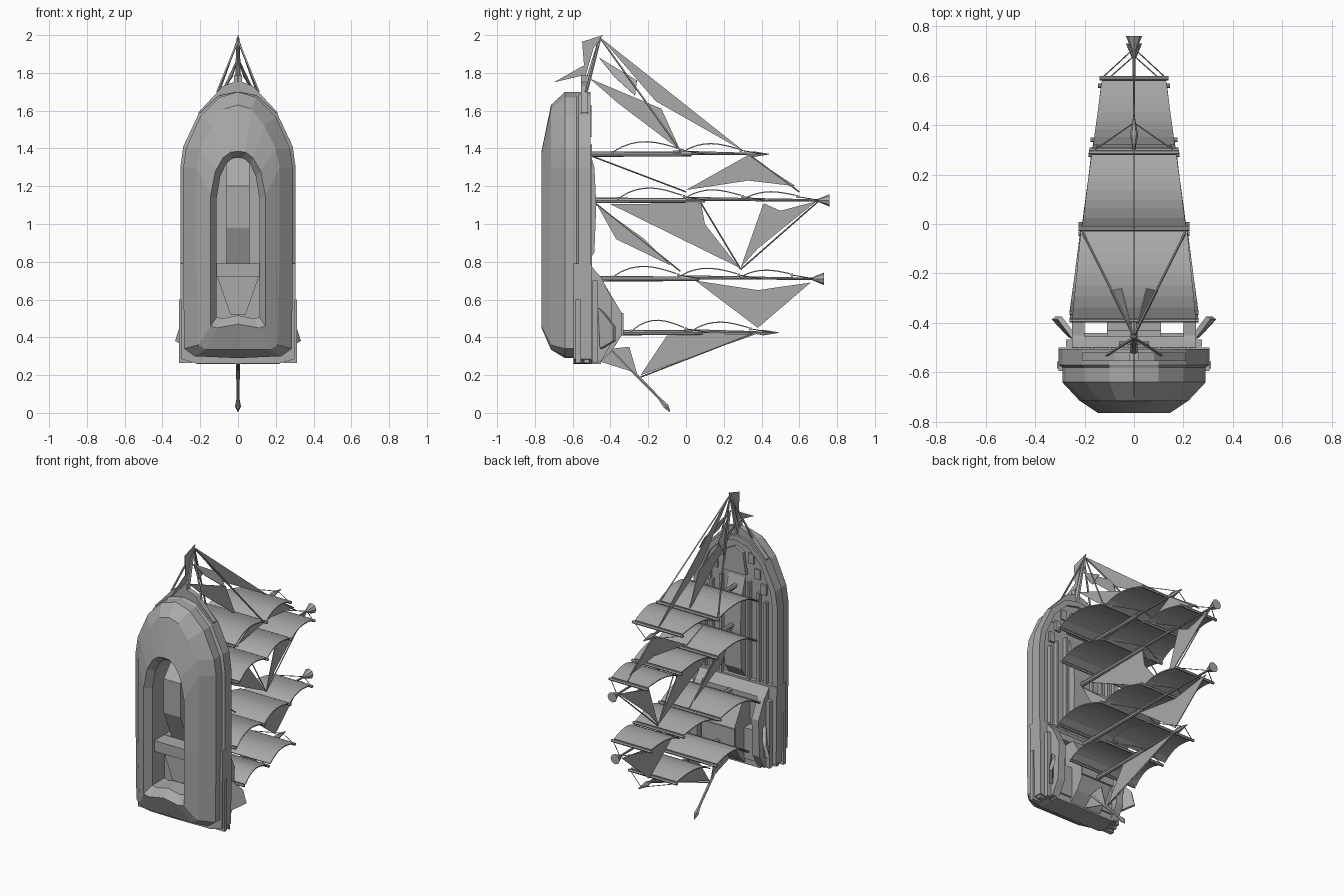
import bpy, math
from mathutils import Vector

if "Cube" in bpy.data.objects:
    bpy.data.objects.remove(bpy.data.objects["Cube"])

grey = bpy.data.materials.new("plain grey")
grey.use_nodes = True
COLOUR = (0.4, 0.4, 0.4, 1)
grey.diffuse_color = COLOUR
grey.node_tree.nodes["Principled BSDF"].inputs["Base Color"].default_value = COLOUR


def make(name, verts, faces, thick=0):
    me = bpy.data.meshes.new(name)
    me.from_pydata([tuple(v) for v in verts], [], faces)
    me.validate()
    me.materials.append(grey)
    ob = bpy.data.objects.new(name, me)
    bpy.context.collection.objects.link(ob)
    if thick:
        mod = ob.modifiers.new("thickness", 'SOLIDIFY')
        mod.thickness, mod.offset = thick, 0
    return ob


def prism(name, pts, lo, hi, axis):
    """Extrude a flat outline along x (points y,z) or along y (points x,z)."""
    place = (lambda d, p: (d, p[0], p[1])) if axis == 'x' else (lambda d, p: (p[0], d, p[1]))
    n = len(pts)
    verts = [place(d, p) for d in (lo, hi) for p in pts]
    faces = [tuple(range(n))[::-1], tuple(range(n, 2 * n))]
    faces += [(i, (i + 1) % n, n + (i + 1) % n, n + i) for i in range(n)]
    area = sum(pts[i - 1][0] * pts[i][1] - pts[i][0] * pts[i - 1][1] for i in range(n))
    if (area > 0) != (axis == 'x'):
        faces = [f[::-1] for f in faces]
    return make(name, verts, faces)


def box(name, x0, x1, y0, y1, z0, z1):
    return prism(name, [(y0, z0), (y1, z0), (y1, z1), (y0, z1)], x0, x1, 'x')


def spar(name, a, b, r0, r1=None, sides=6):
    a, b = Vector(a), Vector(b)
    r1 = r0 if r1 is None else r1
    q = (b - a).to_track_quat('Z', 'Y')
    verts = [c + q @ Vector((r * math.cos(t), r * math.sin(t), 0))
             for c, r in ((a, r0), (b, r1))
             for t in (2 * math.pi * i / sides for i in range(sides))]
    faces = [(i, (i + 1) % sides, sides + (i + 1) % sides, sides + i) for i in range(sides)]
    faces += [tuple(range(sides))[::-1], tuple(range(sides, 2 * sides))]
    return make(name, verts, faces)


def spear(name, base, mid, tip, r):
    spar(name + "_socket", base, mid, r * 0.5, r)
    spar(name + "_point", mid, tip, r, 0.002)


def mirrored(half):
    """Close a half outline (x,z) that starts and ends on the centre line."""
    return half + [(-x, z) for x, z in half[-2:0:-1]]


def loft(name, levels):
    rings = [(y, mirrored(h)) for y, h in levels]
    n = len(rings[0][1])
    verts = [(x, y, z) for y, ring in rings for x, z in ring]
    faces = [(k * n + i, k * n + (i + 1) % n, (k + 1) * n + (i + 1) % n, (k + 1) * n + i)
             for k in range(len(rings) - 1) for i in range(n)]
    return make(name, verts, faces)


# Hull shell, keel opening and inner channel
rail = [(0, .285), (.25, .29), (.298, .33), (.305, .8), (.305, 1.3), (.29, 1.41), (.21, 1.58), (.1, 1.68), (0, 1.7)]
bilge = [(0, .29), (.23, .3), (.285, .34), (.29, .8), (.29, 1.3), (.275, 1.4), (.2, 1.57), (.1, 1.67), (0, 1.7)]
turn = [(0, .335), (.17, .335), (.21, .36), (.22, .8), (.22, 1.3), (.2, 1.4), (.14, 1.52), (.07, 1.61), (0, 1.63)]
keel = [(0, .47), (.11, .45), (.145, .46), (.145, .8), (.145, 1.15), (.12, 1.28), (.08, 1.35), (.04, 1.38), (0, 1.385)]


def shrink(half, f):
    return [(x * f, 1 + (z - 1) * (1 - (1 - f) * .4)) for x, z in half]


inner = shrink(keel, .78)
loft("hull", [(-.765, keel), (-.715, turn), (-.64, bilge), (-.58, bilge), (-.57, rail), (-.505, rail),
              (-.505, shrink(rail, .88)), (-.53, shrink(rail, .88))])
loft("keel_channel", [(-.53, inner), (-.72, inner), (-.765, keel)])
prism("deck", mirrored(shrink(rail, .9)), -.535, -.525, 'y')

# Bow platform and deck fittings
prism("bow_platform", mirrored([(0, 1.5), (.2, 1.5), (.21, 1.59), (.08, 1.73), (0, 1.76)]), -.555, -.52, 'y')
box("bow_post", -.02, .02, -.555, -.52, 1.6, 1.79)
prism("forward_hatch", mirrored([(0, 1.46), (.08, 1.46), (.06, 1.6), (0, 1.63)]), -.53, -.5, 'y')
prism("deck_house", [(-.53, .78), (-.485, .85), (-.475, 1.1), (-.485, 1.3), (-.53, 1.45)], -.06, .06, 'x')
for s, side in ((1, "left"), (-1, "right")):
    for i, x in enumerate((.1, .17, .22)):
        box(f"{side}_deck_rail_{i}", s * x - .008, s * x + .008, -.53, -.497, .78, 1.42 - i * .05)
    for i in range(3):
        z = 1.36 + i * .09
        x = s * (.2 - i * .045)
        box(f"{side}_bow_panel_{i}", x - .02, x + .02, -.53, -.51, z, z + .065)

# Underside slab and cross bar seen through the keel opening
prism("keel_slab", [(-.53, .79), (-.6, .79), (-.68, .98), (-.68, 1.2), (-.53, 1.37)], -.06, .06, 'x')
box("keel_crossbar", -.145, .145, -.7, -.6, .72, .79)
prism("keel_wedge", [(-.11, .72), (.11, .72), (.04, .52), (-.04, .52)], -.62, -.54, 'y')

# Stern castle
prism("stern_base", mirrored([(0, .26), (.22, .262), (.3, .285), (.305, .79), (0, .79)]), -.595, -.5, 'y')
prism("bulkhead", [(-.51, .79), (-.455, .72), (-.455, .68), (-.51, .68)], -.25, .25, 'x')
prism("cabin", [(-.51, .68), (-.43, .68), (-.335, .52), (-.335, .42), (-.39, .33), (-.45, .27), (-.51, .27)], -.11, .11, 'x')
box("cabin_roof", -.12, .12, -.345, -.33, .41, .53)
box("taffrail", -.22, .22, -.51, -.45, .26, .3)
for s, side in ((1, "left"), (-1, "right")):
    prism(f"{side}_castle_wall", [(-.51, .78), (-.45, .72), (-.39, .6), (-.4, .36), (-.45, .27), (-.51, .27)],
          *sorted((s * .2, s * .25)), 'x')
    for i in range(3):
        y = -.585 + i * .045
        box(f"{side}_gallery_{i}", *sorted((s * .24, s * (.312 - i * .018))), y, y + .028, .265, .6 + i * .05)
    make(f"{side}_quarter_wing", [(s * .24, -.46, .56), (s * .26, -.45, .34), (s * .325, -.38, .38), (s * .3, -.38, .46)],
         [(0, 1, 2, 3)], .02)
    for i in range(2):
        box(f"{side}_cabin_window_{i}", *sorted((s * .03, s * .09)), -.432 + i * .07, -.42 + i * .07,
            .56 - i * .13, .62 - i * .13)
    box(f"{side}_lower_cabin", *sorted((s * .11, s * .2)), -.51, -.44, .3, .5)


# Masts with yards and billowing square sails
def square_sail(name, z, y0, y1, w0, w1, bulge):
    steps, cols = 8, (-1, -.5, 0, .5, 1)
    verts = []
    for i in range(steps + 1):
        t = i / steps
        w = w0 + (w1 - w0) * t
        h = bulge * math.sin(math.pi * t ** .85) + .012 * t
        verts += [(c * w, y0 + (y1 - y0) * t, z + .015 + h) for c in cols]
    n = len(cols)
    make(name, verts, [(i * n + j, i * n + j + 1, (i + 1) * n + j + 1, (i + 1) * n + j)
                       for i in range(steps) for j in range(n - 1)], .006)


def mast(name, z, foot, split, tip, flared, sails):
    spar(name + "_lower", (0, foot, z), (0, split + .05, z), .015, .012, 8)
    spar(name + "_upper", (0, split - .05, z + .008), (0, tip - .05, z), .011, .006, 8)
    if flared:
        spar(name + "_flared_cap", (0, tip - .06, z), (0, tip, z), .008, .033, 8)
    else:
        spear(name + "_tip", (0, tip - .12, z), (0, tip - .08, z), (0, tip, z), .017)
    for i, (y0, y1, w0, w1) in enumerate(sails):
        square_sail(f"{name}_sail_{i}", z, y0, y1, w0, w1, .045 - i * .01)
        spar(f"{name}_yard_{i}", (-w1 - .01, y1 + .01, z + .02), (w1 + .01, y1 + .01, z + .02), .009)
        for s in (1, -1):
            top = min(y1 + .13, tip - .03)
            spar(f"{name}_lift_{i}_{s}", (s * w1, y1 + .01, z + .02), (0, top, z), .0025, sides=4)
    y0, w0 = sails[0][0], sails[0][2]
    spar(name + "_foot_yard", (-w0, y0 - .01, z + .01), (w0, y0 - .01, z + .01), .008)


mast("fore_mast", 1.37, -.52, -.02, .44, False, [(-.38, -.03, .25, .215), (-.01, .28, .21, .172)])
mast("main_mast", 1.125, -.52, .05, .76, True, [(-.35, -.02, .26, .215), (0, .29, .21, .17), (.32, .58, .165, .13)])
mast("mizzen_mast", .71, -.46, .02, .73, True, [(-.38, -.05, .26, .215), (-.03, .27, .21, .175), (.3, .55, .165, .135)])
mast("aft_mast", .425, -.4, .04, .49, False, [(-.28, -.01, .25, .215), (.04, .33, .205, .165)])

# Fore and aft sails on the centre plane
for name, pts in {
    "outer_jib": [(-.45, 1.985), (.32, 1.375), (.28, 1.4), (-.16, 1.65)],
    "inner_jib": [(-.51, 1.77), (-.13, 1.61), (-.03, 1.39), (-.36, 1.64)],
    "upper_staysail": [(.33, 1.365), (.58, 1.2), (.33, 1.23), (0, 1.18)],
    "main_staysail": [(-.4, 1.105), (.08, 1.11), (.1, 1), (.28, .77)],
    "top_staysail": [(.69, 1.12), (.5, 1.07), (.41, 1.11), (.29, .77), (.38, .87)],
    "low_staysail": [(-.47, 1.1), (-.22, .92), (-.08, .78), (-.37, .92)],
    "mizzen_staysail": [(.05, .7), (.38, .65), (.66, .69), (.38, .45)],
    "spanker": [(-.1, .41), (.38, .42), (-.24, .2)],
    "stern_sail": [(-.39, .34), (-.3, .35), (-.26, .21), (-.45, .27)],
    "bow_fin": [(-.55, 1.965), (-.44, 2), (-.49, 1.93), (-.53, 1.79), (-.7, 1.75), (-.54, 1.84)],
}.items():
    prism(name, pts, -.0025, .0025, 'x')

# Bowsprit, stern boom and standing lines
spar("bowsprit", (0, -.535, 1.7), (0, -.455, 1.985), .018, .008)
spar("stern_boom", (0, -.42, .36), (0, -.11, .045), .011, .008)
spear("boom_tip", (0, -.14, .075), (0, -.105, .035), (0, -.085, .006), .016)
for i, (a, b) in enumerate([((-.5, 1.36), (0, 1.17)), ((.33, 1.37), (.6, 1.17)), ((.08, 1.11), (.29, .76)),
                            ((.29, .76), (.7, 1.12)), ((-.48, 1.11), (-.03, .75)), ((.38, .43), (-.24, .19))]):
    spar(f"stay_{i}", (0, *a), (0, *b), .004, sides=4)
for s, side in ((1, "left"), (-1, "right")):
    spar(f"{side}_bow_shroud", (0, -.46, 1.97), (s * .11, -.53, 1.7), .006, sides=4)
    spar(f"{side}_fore_brace", (0, -.45, 1.98), (s * .21, -.03, 1.39), .005, sides=4)
    make(f"{side}_flying_jib", [(0, -.46, 1.88), (s * .05, -.26, 1.76), (s * .095, -.27, 1.68), (s * .03, -.38, 1.78)],
         [(0, 1, 2, 3)], .005)
